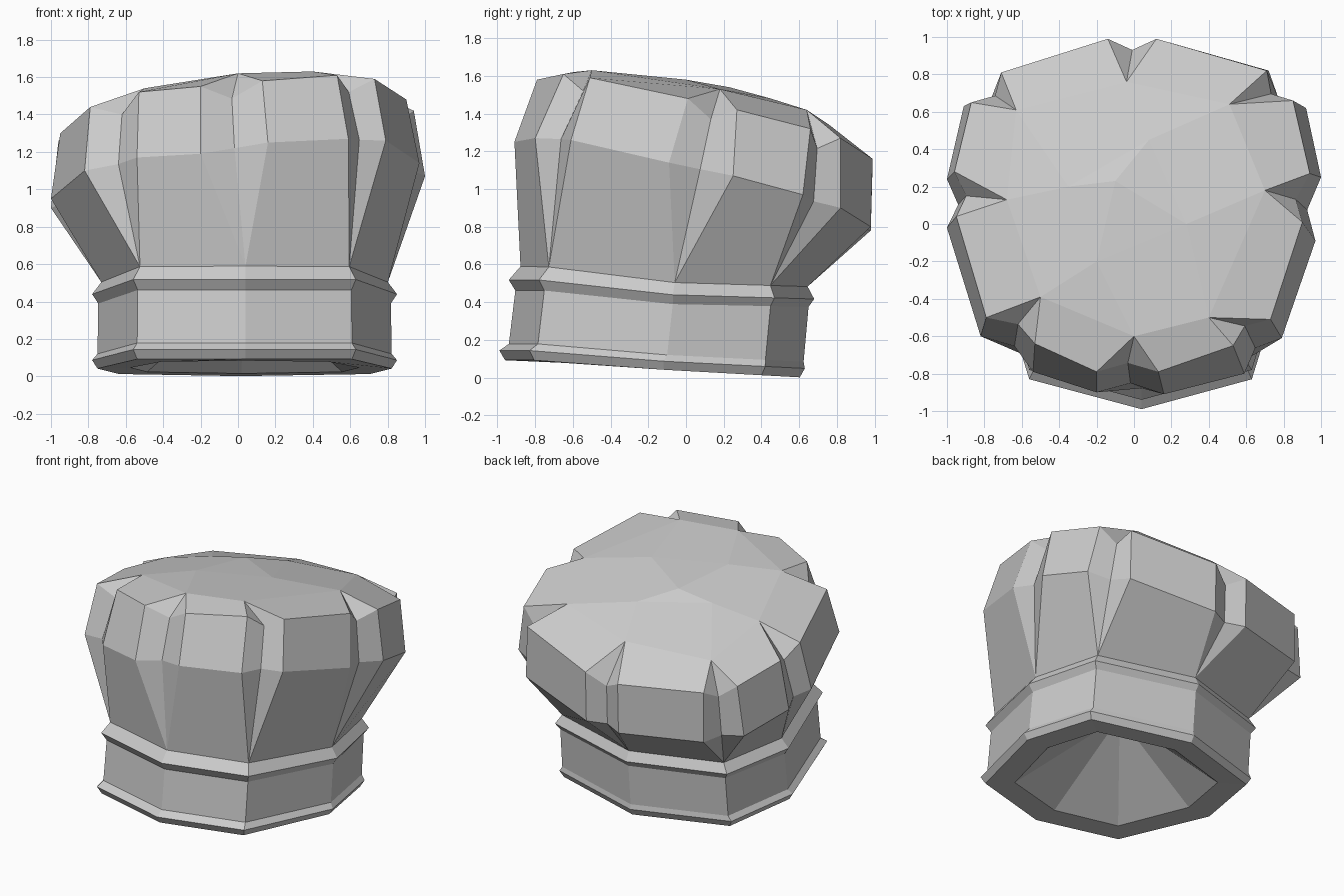
import bpy, bmesh
from mathutils import Vector

cube = bpy.data.objects.get("Cube")
if cube:
    bpy.data.objects.remove(cube, do_unlink=True)

cloth = bpy.data.materials.new("grey_cloth")
cloth.use_nodes = True
COLOR = (0.6, 0.6, 0.6, 1)
cloth.diffuse_color = COLOR
cloth.node_tree.nodes["Principled BSDF"].inputs["Base Color"].default_value = COLOR

# Head band footprint, counter-clockwise from the front, around its centre
FOOT = [(0, -.87), (.59, -.71), (.81, 0), (.69, .54),
        (-.03, .75), (-.7, .54), (-.82, 0), (-.6, -.71)]
N = len(FOOT)


def make_object(name, bm):
    bmesh.ops.recalc_face_normals(bm, faces=bm.faces)
    mesh = bpy.data.meshes.new(name)
    bm.to_mesh(mesh)
    bm.free()
    mesh.materials.append(cloth)
    obj = bpy.data.objects.new(name, mesh)
    bpy.context.collection.objects.link(obj)


def band_ring(bm, scale, shift, base, front_rise, back_drop):
    ring = []
    for x, y in FOOT:
        py = y * scale - .12 + shift
        d = py + .1
        z = base + front_rise * min(max(-d, 0), .65) - back_drop * max(d, 0)
        ring.append(bm.verts.new((x * scale + .04, py, z)))
    return ring


def bridge(bm, low, high):
    for i in range(N):
        j = (i + 1) % N
        bm.faces.new((low[i], low[j], high[j], high[i]))


# Head band: flared lips above and below a straight wall, hollow underneath
bm = bmesh.new()
profile = [(.75, 0, .045, .06, .055), (.965, 0, .04, .08, .055), (1, 0, .085, .09, .05),
           (.965, .02, .12, .09, .05), (.96, .05, .39, .11, .02), (1, .05, .44, .12, .03),
           (.94, .06, .505, .13, .03)]
rings = [band_ring(bm, *p) for p in profile]
for low, high in zip(rings, rings[1:]):
    bridge(bm, low, high)
apex = bm.verts.new((.04, -.1, .5))
for i in range(N):
    bm.faces.new((rings[0][(i + 1) % N], rings[0][i], apex))
seam = [v.co.copy() for v in rings[-1]]
make_object("head_band", bm)

# Crown lobes: left and right corner at the bulge, then at the shoulder
BULGE = [((.16, -.91, 1.25), (.59, -.8, 1.27)), ((.79, -.61, 1.26), (.97, -.09, 1.14)),
         ((1, .25, 1.07), (.92, .62, .97)), ((.72, .82, .9), (.12, .98, .8)),
         ((-.14, .98, .78), (-.71, .81, .8)), ((-.91, .63, .83), (-1, .24, .9)),
         ((-1, -.02, .95), (-.82, -.6, 1.1)), ((-.54, -.79, 1.17), (-.2, -.9, 1.19))]
SHOULDER = [((.13, -.79, 1.58), (.53, -.65, 1.61)), ((.73, -.51, 1.59), (.9, .01, 1.48)),
            ((.94, .27, 1.42), (.85, .66, 1.32)), ((.71, .82, 1.27), (.12, .99, 1.16)),
            ((-.14, .99, 1.14), (-.71, .81, 1.16)), ((-.87, .65, 1.19), (-.96, .28, 1.26)),
            ((-.95, .04, 1.3), (-.79, -.5, 1.44)), ((-.53, -.64, 1.52), (-.2, -.79, 1.55))]
# Inner ends of the pleats, and the soft folds in the middle of the top
TIPS = [(0, -.6, 1.62), (.4, -.5, 1.63), (.7, .18, 1.53), (.51, .64, 1.42),
        (-.04, .76, 1.34), (-.63, .61, 1.3), (-.68, .13, 1.42), (-.5, -.39, 1.54)]
FOLDS = [(.28, 0, 1.58), (.08, .45, 1.48), (-.35, .2, 1.49), (-.2, -.2, 1.58)]


def valley(before, after, inset, drop):
    mid = (Vector(before) + Vector(after)) / 2
    return Vector((mid.x * inset, mid.y * inset, mid.z - drop))


def lobes(bm, table, inset, drop):
    pairs = [[bm.verts.new(p) for p in pair] for pair in table]
    dips = [bm.verts.new(valley(table[i - 1][1], table[i][0], inset, drop))
            for i in range(N)]
    return pairs, dips


bm = bmesh.new()
base = [bm.verts.new(p) for p in seam]
bulge, low_dip = lobes(bm, BULGE, .94, 0)
shoulder, high_dip = lobes(bm, SHOULDER, .94, .08)
tips = [bm.verts.new(p) for p in TIPS]
for i in range(N):
    j = (i + 1) % N
    (bl, br), (sl, sr) = bulge[i], shoulder[i]
    pb, ps = bulge[i - 1][1], shoulder[i - 1][1]
    # Lobe wall, shoulder and top
    bm.faces.new((base[i], base[j], br, bl))
    bm.faces.new((bl, br, sr, sl))
    bm.faces.new((sl, sr, tips[j], tips[i]))
    # Pleat between this lobe and the one before
    bm.faces.new((base[i], low_dip[i], pb))
    bm.faces.new((base[i], bl, low_dip[i]))
    bm.faces.new((pb, low_dip[i], high_dip[i], ps))
    bm.faces.new((low_dip[i], bl, sl, high_dip[i]))
    bm.faces.new((ps, high_dip[i], tips[i]))
    bm.faces.new((high_dip[i], sl, tips[i]))

# Middle of the top: each fold joins two pleat ends to the centre
top = bm.verts.new((-.1, .23, 1.54))
folds = [bm.verts.new(p) for p in FOLDS]
for k, fold in enumerate(folds):
    a, b, c = (tips[(2 * k + n) % N] for n in (1, 2, 3))
    following = folds[(k + 1) % len(folds)]
    bm.faces.new((a, b, fold))
    bm.faces.new((b, c, following, fold))
    bm.faces.new((fold, following, top))
make_object("pleated_crown", bm)
